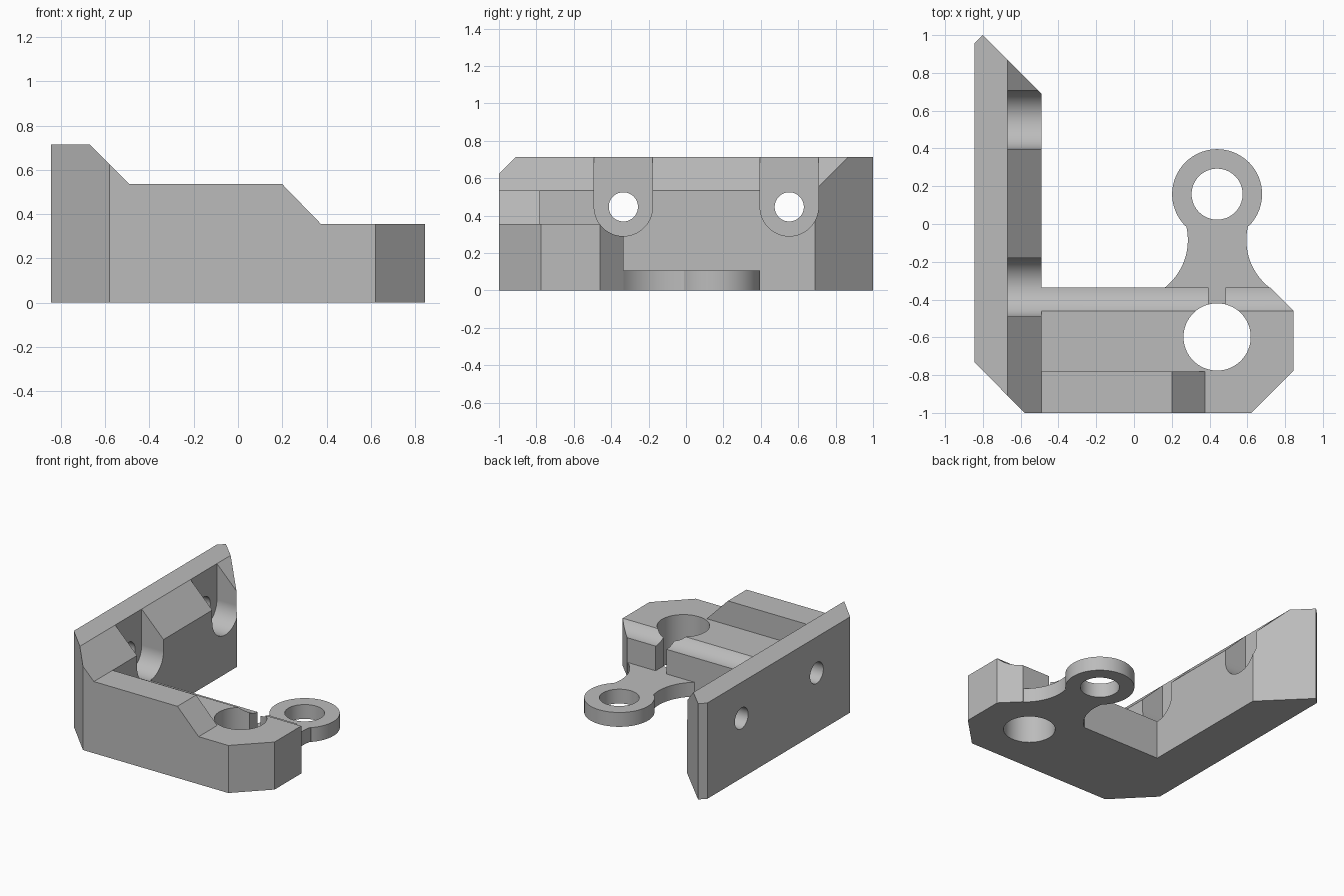
import bpy, bmesh
from math import sin, cos, radians

if "Cube" in bpy.data.objects:
    bpy.data.objects.remove(bpy.data.objects["Cube"], do_unlink=True)

grey = bpy.data.materials.new("plain grey")
grey.use_nodes = True
COLOUR = (0.5, 0.5, 0.5, 1)
grey.diffuse_color = COLOUR
grey.node_tree.nodes["Principled BSDF"].inputs["Base Color"].default_value = COLOUR


def arc(cx, cy, r, start, end, n=64):
    angles = [radians(start + (end - start) * i / n) for i in range(n + 1)]
    return [(cx + r * cos(a), cy + r * sin(a)) for a in angles]


def circle(cx, cy, r):
    return arc(cx, cy, r, 0, 360)[:-1]


def rect(u0, v0, u1, v1):
    return [(u0, v0), (u1, v0), (u1, v1), (u0, v1)]


def prism(name, outline, axis, lo, hi):
    """Extrude a flat outline along an axis between lo and hi."""
    place = {"X": lambda u, v, d: (d, u, v),
             "Y": lambda u, v, d: (u, d, v),
             "Z": lambda u, v, d: (u, v, d)}[axis]
    bm = bmesh.new()
    face = bm.faces.new([bm.verts.new(place(u, v, lo)) for u, v in outline])
    new = bmesh.ops.extrude_face_region(bm, geom=[face])["geom"]
    bmesh.ops.translate(bm, vec=place(0, 0, hi - lo),
                        verts=[g for g in new if isinstance(g, bmesh.types.BMVert)])
    bmesh.ops.recalc_face_normals(bm, faces=bm.faces)
    mesh = bpy.data.meshes.new(name)
    bm.to_mesh(mesh)
    bm.free()
    mesh.materials.append(grey)
    obj = bpy.data.objects.new(name, mesh)
    bpy.context.collection.objects.link(obj)
    return obj


def combine(target, other, operation):
    """Apply a boolean to the target and discard the helper."""
    mod = target.modifiers.new("boolean", "BOOLEAN")
    mod.operation, mod.solver, mod.object = operation, "EXACT", other
    bpy.context.view_layer.objects.active = target
    bpy.ops.object.modifier_apply(modifier=mod.name)
    bpy.data.objects.remove(other, do_unlink=True)


def cut(target, *args):
    combine(target, prism("cutter", *args), "DIFFERENCE")


# L-shaped body: plan outline crossed with the stepped front profile
plan = [(-0.845, -0.73), (-0.58, -1), (0.62, -1), (0.845, -0.775), (0.845, -0.46),
        (0.72, -0.335), (-0.49, -0.335), (-0.49, 0.69), (-0.8, 1), (-0.845, 0.955)]
profile = [(-1, -0.1), (1, -0.1), (1, 0.355), (0.375, 0.355), (0.2, 0.535),
           (-0.49, 0.535), (-0.67, 0.715), (-1, 0.715)]
bracket = prism("bracket", plan, "Z", 0, 0.8)
combine(bracket, prism("front_profile", profile, "Y", -1.1, 1.1), "INTERSECT")

# Lowered shelf behind the front rib
cut(bracket, rect(-0.49, -0.78, 1, -0.4), "Z", 0.355, 1)

# Round-bottomed screw recesses and screw holes in the side plate
for y in (-0.335, 0.552):
    recess = arc(y, 0.447, 0.156, 180, 360) + [(y + 0.156, 1), (y - 0.156, 1)]
    cut(bracket, recess, "X", -0.67, 1)
    cut(bracket, circle(y, 0.447, 0.078), "X", -1, -0.5)

# Flat tab with a waisted neck and a ring end
MID, TAB = 0.44, 0.107
left_neck = [(0.165, -0.38)] + arc(-0.035, -0.085, 0.32, -51.4, 13.6, 32)
ring = arc(MID, 0.158, 0.238, 225, -45, 72)
right_neck = [(2 * MID - x, y) for x, y in reversed(left_neck)]
combine(bracket, prism("tab", left_neck + ring + right_neck, "Z", 0, TAB), "UNION")
cut(bracket, circle(MID, 0.158, 0.135), "Z", -1, 1)

# Rod hole with its narrow clamp slit
cut(bracket, rect(MID - 0.045, -0.6, MID + 0.045, -0.3), "Z", TAB, 1)
cut(bracket, circle(MID, -0.598, 0.178), "Z", -1, 1)

# Smooth the curved walls, keep flat faces flat
bpy.ops.object.select_all(action="DESELECT")
bracket.select_set(True)
bpy.context.view_layer.objects.active = bracket
bpy.ops.object.shade_smooth_by_angle(angle=radians(20))
weighted = bracket.modifiers.new("flat_normals", "WEIGHTED_NORMAL")
weighted.keep_sharp = True
